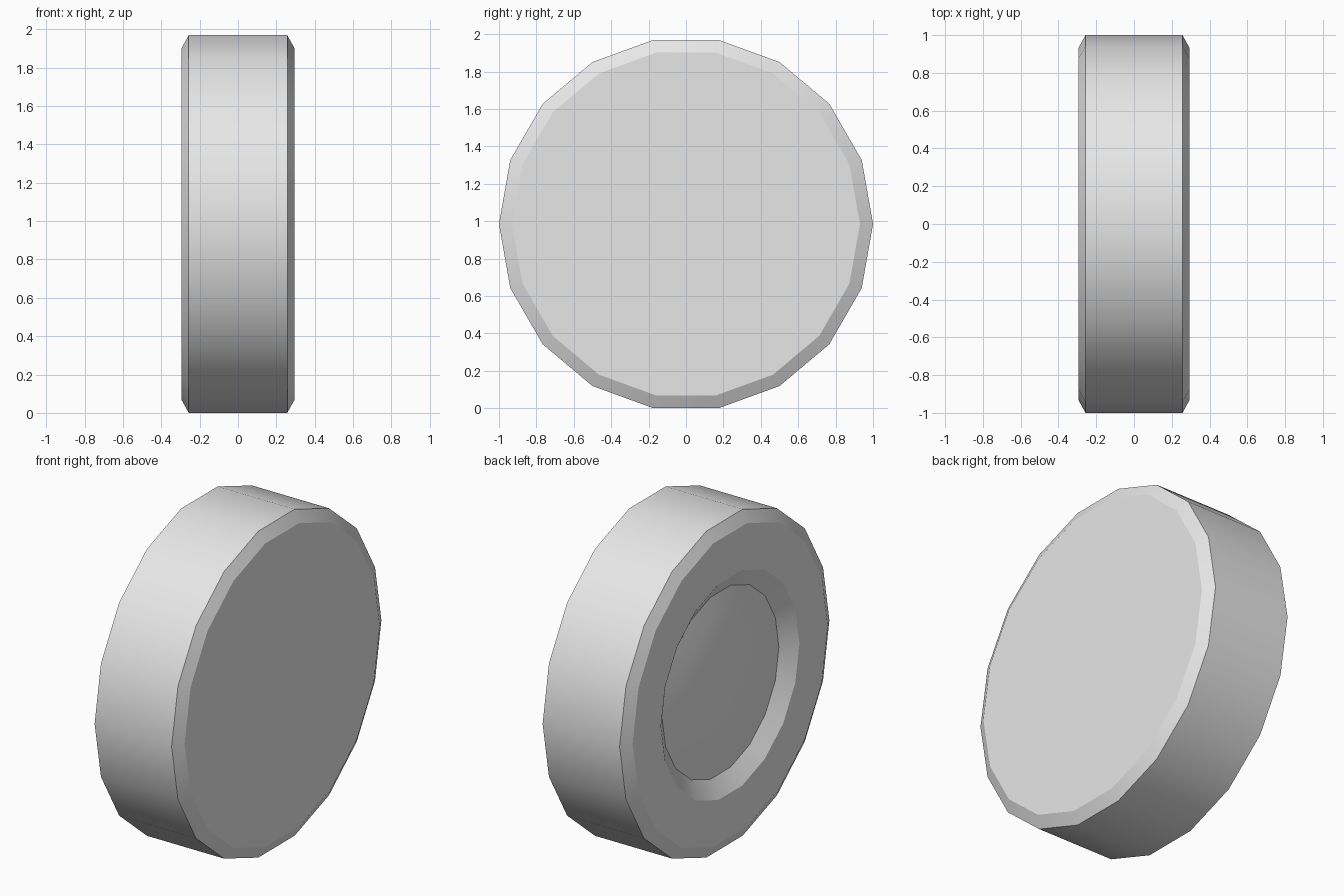
import bpy
import bmesh
from math import cos, sin, pi, radians

SIDES = 18
AXIS_HEIGHT = cos(pi / SIDES)  # rests on a flat facet

if "Cube" in bpy.data.objects:
    bpy.data.objects.remove(bpy.data.objects["Cube"], do_unlink=True)

grey = bpy.data.materials.new("light_grey")
grey.use_nodes = True
grey.diffuse_color = (0.8, 0.8, 0.8, 1)
grey.node_tree.nodes["Principled BSDF"].inputs["Base Color"].default_value = (0.8, 0.8, 0.8, 1)


def lathe(name, profile, cap_start=False):
    """Revolve (x, radius) points around the x axis; zero radius is a tip."""
    bm = bmesh.new()
    rings = []
    for x, r in profile:
        count = SIDES if r > 0 else 1
        rings.append([bm.verts.new((x, r * cos(2 * pi * i / SIDES), r * sin(2 * pi * i / SIDES)))
                      for i in range(count)])
    for a, b in zip(rings, rings[1:]):
        for i in range(SIDES):
            j = (i + 1) % SIDES
            if len(b) == 1:
                bm.faces.new((a[i], b[0], a[j]))
            else:
                bm.faces.new((a[i], b[i], b[j], a[j]))
    if cap_start:
        bm.faces.new(rings[0])
    mesh = bpy.data.meshes.new(name)
    bm.to_mesh(mesh)
    bm.free()
    mesh.materials.append(grey)
    obj = bpy.data.objects.new(name, mesh)
    obj.location.z = AXIS_HEIGHT
    bpy.context.collection.objects.link(obj)
    bpy.ops.object.select_all(action="DESELECT")
    obj.select_set(True)
    bpy.context.view_layer.objects.active = obj
    bpy.ops.object.shade_smooth_by_angle(angle=radians(25))
    return obj


# Wheel: flat cap, bevelled rims, tread and sloped recess on the -x side
lathe("wheel_body", [(0.295, 0.93), (0.257, 1), (-0.257, 1), (-0.295, 0.93),
                     (-0.295, 0.66), (-0.23, 0.557)], cap_start=True)

# Shallow dome filling the recess
steps = 5
dome = [(-0.23 - 0.06 * (1 - (1 - k / steps) ** 2), 0.557 * (1 - k / steps))
        for k in range(steps + 1)]
lathe("hub_dome", dome)
